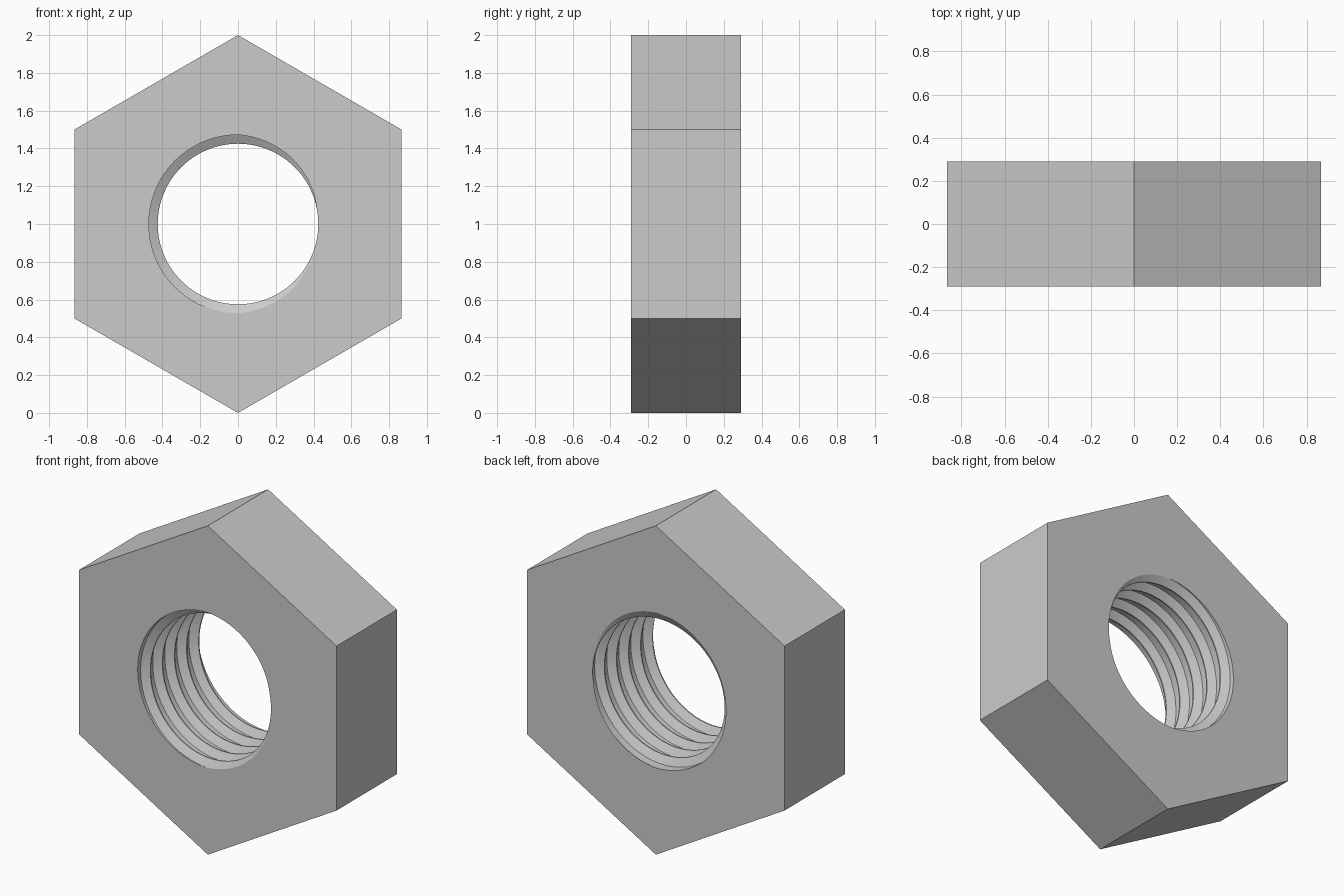
import bpy, bmesh
from math import pi, sin, cos, tau, radians

if "Cube" in bpy.data.objects:
    bpy.data.objects.remove(bpy.data.objects["Cube"], do_unlink=True)

STEPS = 96                 # divisions around the bore
HALF = 0.29                # half thickness
TURNS = 5
PITCH = 2 * HALF / TURNS
CREST, ROOT = 0.425, 0.472  # thread radii
CREST_END, ROOT_START = 3 / STEPS, 24 / STEPS  # in pitches from crest centre


def thread_radius(angle, y):
    """Radius of the right-hand thread at an angle and depth."""
    u = (y + HALF) / PITCH + angle / tau
    d = abs(u - round(u))
    t = (d - CREST_END) / (ROOT_START - CREST_END)
    return CREST + (ROOT - CREST) * min(1, max(0, t))


def hex_radius(angle):
    """Distance to the hexagon outline, with corners at top and bottom."""
    return cos(pi / 6) / cos((angle + pi / 6) % (pi / 3) - pi / 6)


def place(bm, radius, angle, y):
    return bm.verts.new((radius * cos(angle), y, 1 + radius * sin(angle)))


bm = bmesh.new()

# Depths, in pitches, of the edges of every thread ridge
edges = [n + o for n in range(-1, TURNS + 3)
         for o in (-ROOT_START, -CREST_END, CREST_END, ROOT_START)]

columns, hexes = [], []
for j in range(STEPS + 1):
    a = tau * j / STEPS
    column = []
    for e in edges:
        y = min(HALF, max(-HALF, -HALF + PITCH * (e - a / tau)))
        column.append(place(bm, thread_radius(a, y), a, y))
    columns.append(column)
    hexes.append([place(bm, hex_radius(a), a, y) for y in (-HALF, HALF)])

for j in range(STEPS):
    c, d, h, k = columns[j], columns[j + 1], hexes[j], hexes[j + 1]
    # Threaded bore
    for i in range(len(edges) - 1):
        bm.faces.new((c[i], d[i], d[i + 1], c[i + 1]))
    # Front face, back face and outer side
    bm.faces.new((h[0], k[0], d[0], c[0]))
    bm.faces.new((h[1], c[-1], d[-1], k[1]))
    bm.faces.new((h[0], h[1], k[1], k[0]))

# Close the seam and collapse the ridges trimmed at both ends
bmesh.ops.remove_doubles(bm, verts=bm.verts[:], dist=0.00005)
bmesh.ops.recalc_face_normals(bm, faces=bm.faces[:])

mesh = bpy.data.meshes.new("hex_nut")
bm.to_mesh(mesh)
bm.free()
nut = bpy.data.objects.new("hex_nut", mesh)
bpy.context.collection.objects.link(nut)

# Plain grey metal
grey = bpy.data.materials.new("light_grey")
grey.use_nodes = True
colour = (0.6, 0.6, 0.6, 1)
grey.diffuse_color = colour
grey.node_tree.nodes["Principled BSDF"].inputs["Base Color"].default_value = colour
mesh.materials.append(grey)

bpy.ops.object.select_all(action="DESELECT")
nut.select_set(True)
bpy.context.view_layer.objects.active = nut
bpy.ops.object.shade_smooth_by_angle(angle=radians(25))
